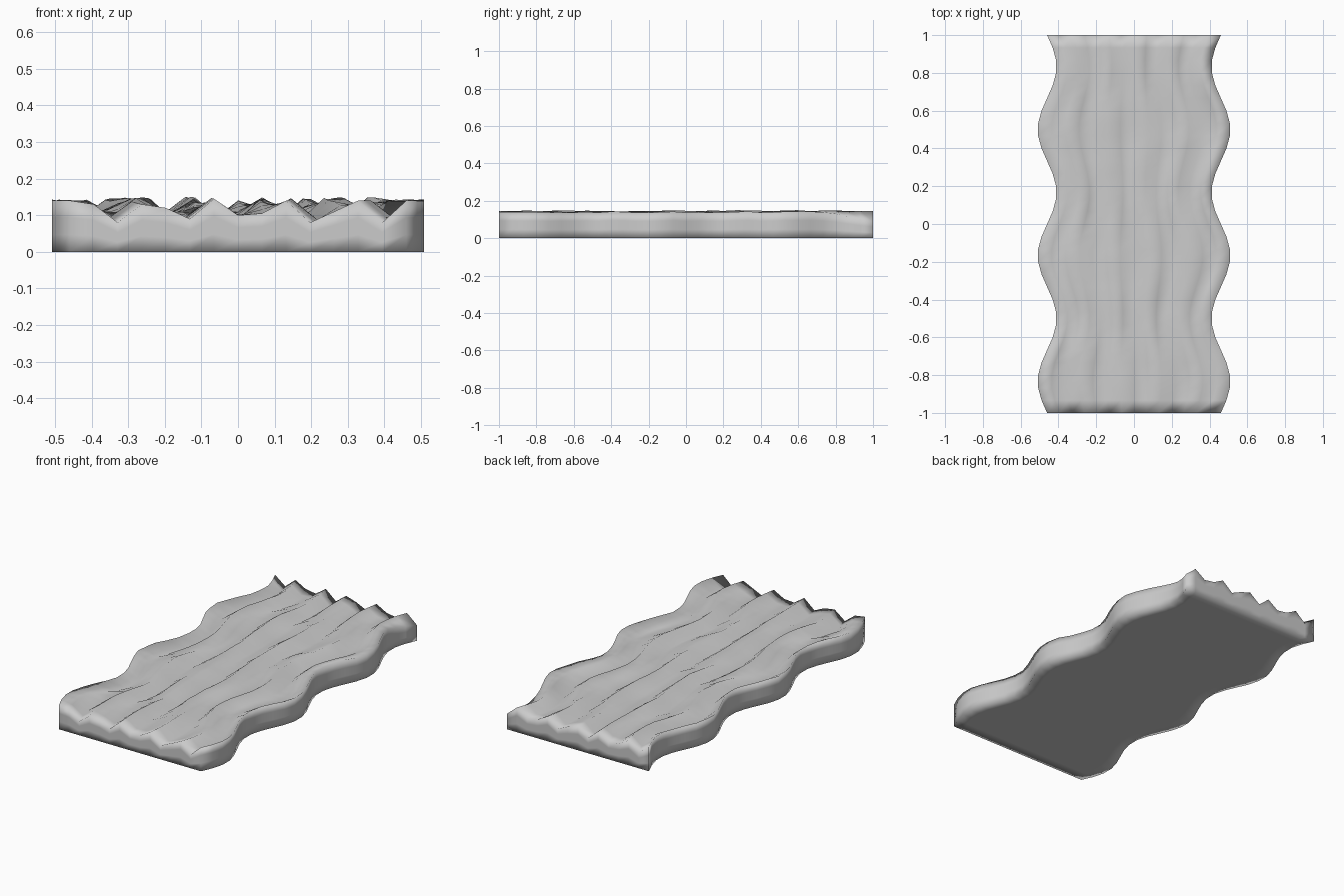
import bpy, bmesh, math, random

cube = bpy.data.objects.get("Cube")
if cube:
    bpy.data.objects.remove(cube, do_unlink=True)

random.seed(4)
COLS, ROWS = 14, 30

# Ridge heights across the two cut ends
FRONT = [.14, .13, .08, .13, .12, .09, .145, .10, .105, .14, .08, .11, .14, .08, .14]
BACK = [.14, .09, .145, .11, .10, .145, .09, .14, .12, .09, .145, .11, .10, .145, .09]


def half_width(y):
    return .46 - .05 * math.sin(3 * math.pi * y)


def top_height(i, y):
    """Ripples that drift sideways along the slab and settle into its end profiles."""
    phase = 2.24 * (i - COLS // 2) + 3.8 + math.pi * y / 2
    ripple = .117 + .03 * math.cos(phase + .4 * math.sin(3 * math.pi * y))
    if i in (0, COLS):
        ripple = .14
    ripple += random.uniform(-.003, .003)
    end = FRONT[i] if y < 0 else BACK[i]
    blend = max(0, (abs(y) - .75) / .25)
    return ripple * (1 - blend) + end * blend


# Slab: flat grid, extruded up in three rings
bm = bmesh.new()
bmesh.ops.create_grid(bm, x_segments=COLS, y_segments=ROWS, size=1)
cap = bm.faces[:]
for ring in range(3):
    result = bmesh.ops.extrude_face_region(bm, geom=cap, use_keep_orig=(ring == 0))
    if ring:
        stale = [f for f in cap if f.is_valid]
        bmesh.ops.delete(bm, geom=stale, context='FACES')
    cap = [g for g in result["geom"] if isinstance(g, bmesh.types.BMFace)]
    for v in {v for f in cap for v in f.verts}:
        v.co.z = (ring + 1) / 3
loose = [v for v in bm.verts if not v.link_faces]
bmesh.ops.delete(bm, geom=loose, context='VERTS')

# Shape the wavy sides and the rippled top
heights = {}
for v in bm.verts:
    u, y, t = v.co
    key = (round((u + 1) * COLS / 2), round((y + 1) * ROWS / 2))
    if key not in heights:
        heights[key] = top_height(key[0], y)
    v.co = (u * half_width(y), y, t * heights[key])

bmesh.ops.recalc_face_normals(bm, faces=bm.faces)
for f in bm.faces:
    f.smooth = True

mesh = bpy.data.meshes.new("wavy_slab")
bm.to_mesh(mesh)
bm.free()
slab = bpy.data.objects.new("wavy_slab", mesh)
bpy.context.collection.objects.link(slab)

# Plain grey surface
grey = bpy.data.materials.new("light_grey")
grey.use_nodes = True
colour = (.6, .6, .6, 1)
grey.diffuse_color = colour
grey.node_tree.nodes["Principled BSDF"].inputs["Base Color"].default_value = colour
mesh.materials.append(grey)
